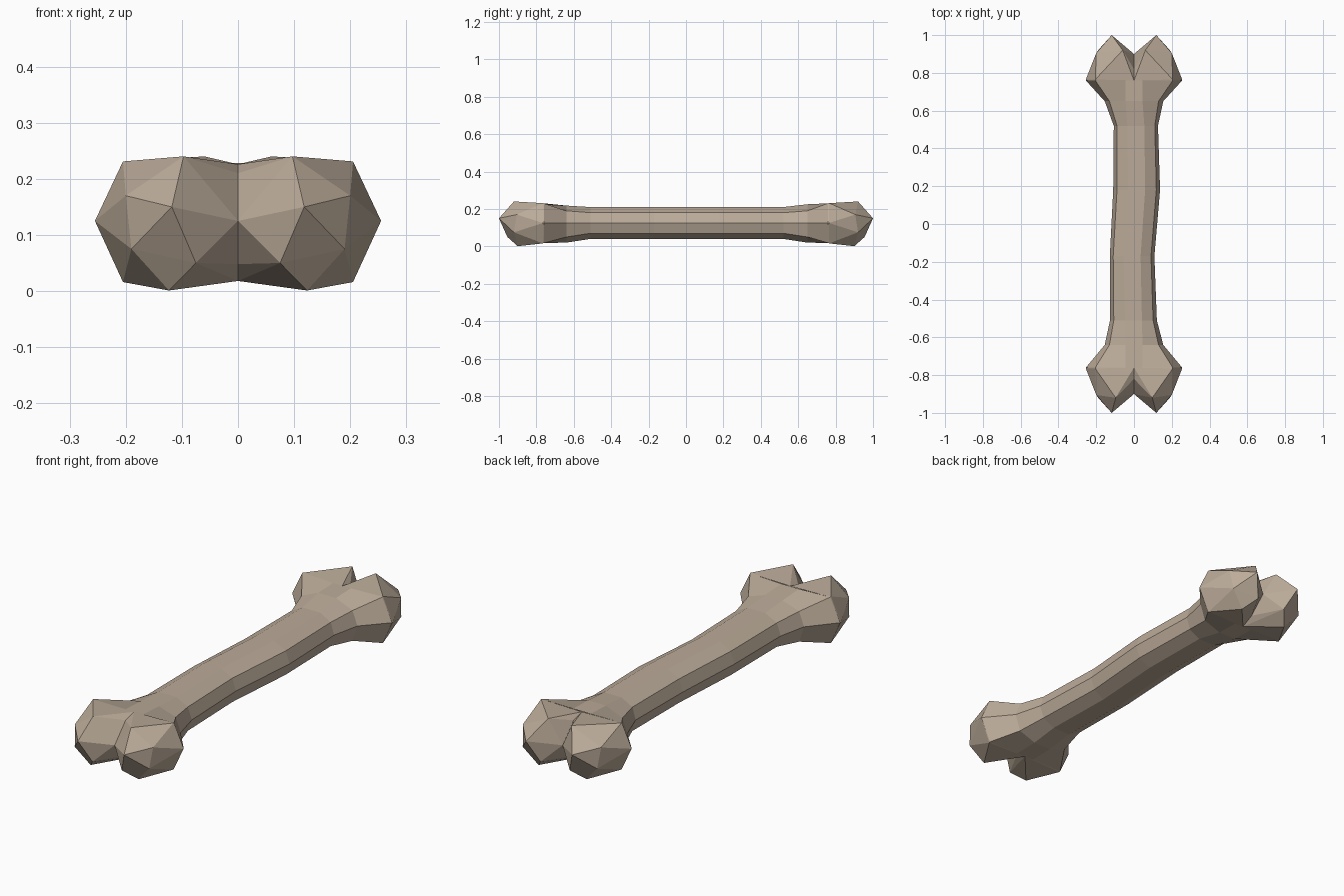
import bpy, bmesh

mat = bpy.data.materials.new("bone tan")
mat.diffuse_color = (0.50, 0.41, 0.32, 1)

bm = bmesh.new()

# shaft: lofted ten-sided rings with a slight sideways bend
# (y, x offset, flat half width, shoulder x, side x, top, shoulder z top, shoulder z bottom, bottom)
rings = [
    (-0.76, 0, 0.045, 0.205, 0.255, 0.225, 0.230, 0.018, 0.018),
    (-0.64, 0, 0.045, 0.130, 0.155, 0.218, 0.190, 0.050, 0.020),
    (-0.51, -0.003, 0.045, 0.104, 0.124, 0.210, 0.180, 0.070, 0.040),
    (-0.17, -0.010, 0.045, 0.100, 0.118, 0.210, 0.180, 0.070, 0.040),
    (0.18, 0.014, 0.045, 0.104, 0.124, 0.210, 0.180, 0.070, 0.040),
    (0.52, 0.010, 0.045, 0.100, 0.117, 0.210, 0.180, 0.070, 0.040),
    (0.65, 0, 0.045, 0.130, 0.155, 0.225, 0.190, 0.050, 0.020),
    (0.76, 0, 0.045, 0.205, 0.255, 0.228, 0.230, 0.018, 0.018),
]
loops = []
for y, o, a, b, c, zt, zs, zl, zb in rings:
    half = [(a, zt), (b, zs), (c, 0.125), (b, zl), (a, zb)]
    pts = half + [(-x, z) for x, z in reversed(half)]
    loops.append([bm.verts.new((x + o, y, z)) for x, z in pts])
for p, q in zip(loops, loops[1:]):
    for i in range(10):
        j = (i + 1) % 10
        bm.faces.new((p[i], p[j], q[j], q[i]))

# knobs: faceted hulls, two at each end, meeting in a notch at x = 0
for end in (-1, 1):
    inner = 0.097 if end < 0 else 0.06
    knob = [
        (0.118, 1.0, 0.15), (inner, 0.92, 0.24), (0.205, 0.765, 0.231),
        (0.255, 0.765, 0.125), (0.205, 0.765, 0.016), (0.123, 0.90, 0.001),
        (0.20, 0.905, 0.17), (0.19, 0.92, 0.075), (0.075, 0.955, 0.05),
        (0, 0.82, 0.21), (0, 0.90, 0.125), (0, 0.82, 0.048),
        (0, 0.76, 0.226), (0, 0.76, 0.018), (0.205, 0.76, 0.23),
        (0.255, 0.76, 0.125), (0.205, 0.76, 0.018),
    ]
    for side in (-1, 1):
        vs = [bm.verts.new((x * side, y * end, z)) for x, y, z in knob]
        res = bmesh.ops.convex_hull(bm, input=vs)
        faces = [g for g in res["geom"] if isinstance(g, bmesh.types.BMFace)]
        # drop the hidden joining faces
        hidden = [f for f in faces if all(abs(v.co.x) < 1e-4 for v in f.verts)
                  or all(abs(abs(v.co.y) - 0.76) < 1e-4 for v in f.verts)]
        bmesh.ops.delete(bm, geom=hidden, context='FACES')

bmesh.ops.delete(bm, geom=[v for v in bm.verts if not v.link_faces], context='VERTS')
bmesh.ops.remove_doubles(bm, verts=bm.verts[:], dist=0.002)
bmesh.ops.recalc_face_normals(bm, faces=bm.faces[:])

me = bpy.data.meshes.new("bone")
bm.to_mesh(me)
bm.free()
me.materials.append(mat)
bpy.context.collection.objects.link(bpy.data.objects.new("bone", me))
